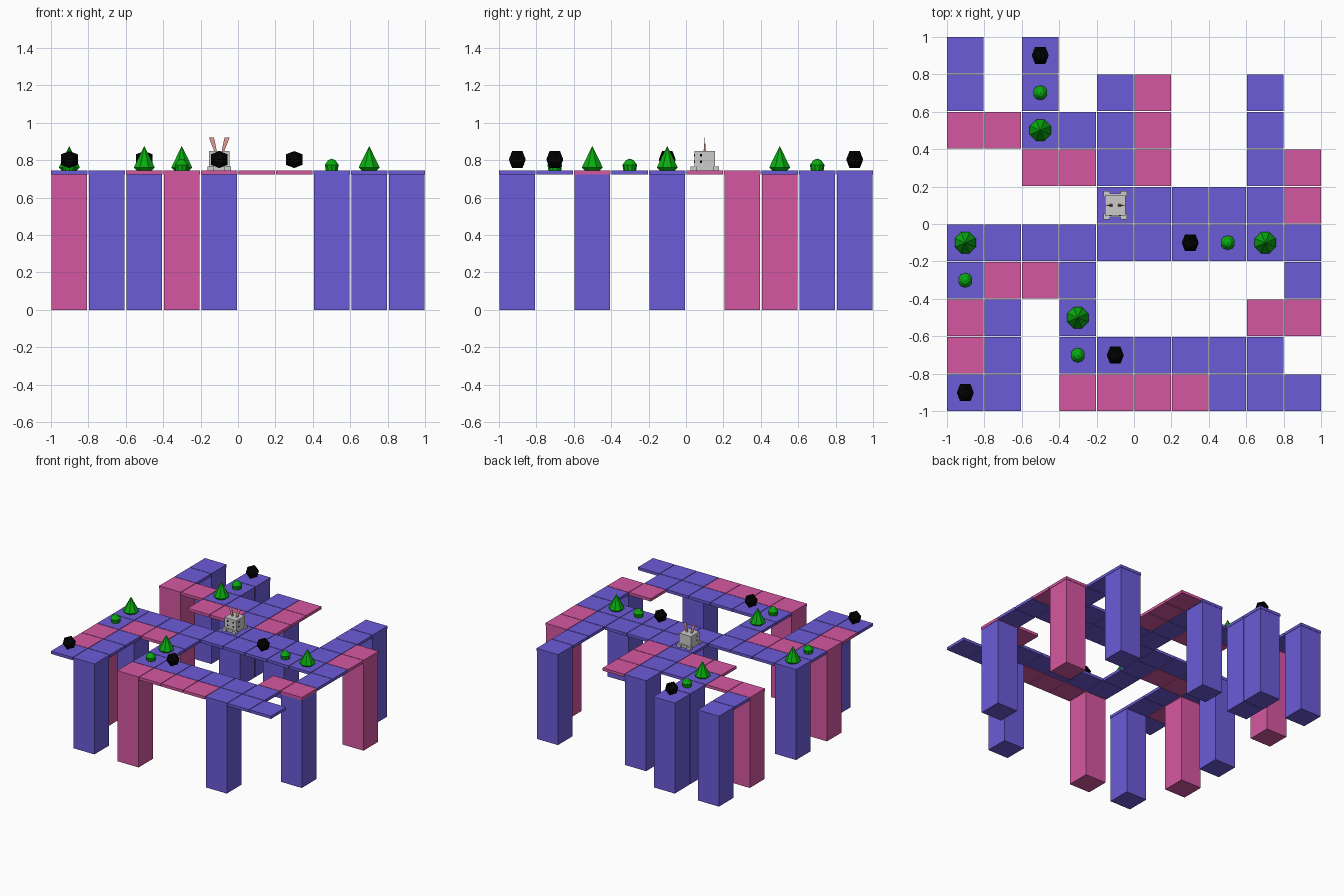
import bpy, bmesh, math
from mathutils import Matrix, Vector

if "Cube" in bpy.data.objects:
    bpy.data.objects.remove(bpy.data.objects["Cube"])

TOP = 0.745      # walkway surface
THICK = 0.023
SIZE = 0.196     # tile width
PITCH = (2 - SIZE) / 9


def material(name, rgb):
    m = bpy.data.materials.new(name)
    m.diffuse_color = (*[(c / 255) ** 2.2 for c in rgb], 1)
    m.use_nodes = True
    m.node_tree.nodes["Principled BSDF"].inputs["Base Color"].default_value = m.diffuse_color
    return m


BLUE = material("blue", (108, 92, 216))
PINK = material("pink", (212, 88, 160))
GREEN = material("green", (18, 170, 24))
BLACK = material("black", (8, 8, 8))
SALMON = material("salmon", (215, 150, 140))


def finish(name, bm, mat=None):
    bmesh.ops.recalc_face_normals(bm, faces=bm.faces)
    me = bpy.data.meshes.new(name)
    bm.to_mesh(me)
    bm.free()
    ob = bpy.data.objects.new(name, me)
    bpy.context.collection.objects.link(ob)
    if mat:
        me.materials.append(mat)
    return ob


def add_box(bm, x, y, z0, z1, sx, sy):
    bmesh.ops.create_cube(bm, size=1, matrix=Matrix.Translation((x, y, (z0 + z1) / 2))
                          @ Matrix.Diagonal((sx, sy, z1 - z0, 1)))


def cell(row, col):
    return (col - 4.5) * PITCH, (4.5 - row) * PITCH


# walkway plan, back row first: b = blue tile, p = pink tile
PLAN = ["b.b.......",
        "b.b.bp..b.",
        "ppbbbp..b.",
        "..ppbp..bp",
        "....bbbbbp",
        "bbbbbbbbbb",
        "bppb.....b",
        "pb.b....pp",
        "pb.bbbbbb.",
        "bb.ppppbbb"]
for key, name, mat in (("b", "blue_tiles", BLUE), ("p", "pink_tiles", PINK)):
    bm = bmesh.new()
    for r, line in enumerate(PLAN):
        for c, ch in enumerate(line):
            if ch == key:
                add_box(bm, *cell(r, c), TOP - THICK, TOP, SIZE, SIZE)
    finish(name, bm, mat)

# pillars, by row and column
BLUE_PILLARS = [(0, 0), (0, 2), (1, 2), (1, 4), (1, 8), (5, 0), (7, 9), (9, 1), (9, 7)]
PINK_PILLARS = [(2, 0), (3, 9), (7, 0), (9, 3)]
for name, cells, mat in (("blue_pillar", BLUE_PILLARS, BLUE), ("pink_pillar", PINK_PILLARS, PINK)):
    for rc in cells:
        bm = bmesh.new()
        add_box(bm, *cell(*rc), 0, TOP - 0.01, 0.19, 0.19)
        finish(name, bm, mat)


def lathe(name, x, y, profile, sides, mat):
    # stack of rings closed with a point at the top
    bm = bmesh.new()
    rings = [[bm.verts.new((x + r * math.cos(a), y + r * math.sin(a), TOP + z))
              for a in (2 * math.pi * (i + 0.5) / sides for i in range(sides))]
             for r, z in profile[:-1]]
    tip = bm.verts.new((x, y, TOP + profile[-1][1]))
    bm.faces.new(rings[0])
    for i in range(sides):
        j = (i + 1) % sides
        for lo, hi in zip(rings, rings[1:]):
            bm.faces.new((lo[i], lo[j], hi[j], hi[i]))
        bm.faces.new((rings[-1][i], rings[-1][j], tip))
    finish(name, bm, mat)


# cone trees and small bushes
for r, c in ((2, 2), (5, 0), (5, 8), (7, 3)):
    lathe("tree", *cell(r, c), [(0.045, 0), (0.061, 0.016), (0, 0.13)], 8, GREEN)
for r, c in ((1, 2), (5, 7), (6, 0), (8, 3)):
    lathe("bush", *cell(r, c), [(0.034, 0), (0.039, 0.03), (0.02, 0.055), (0, 0.063)], 10, GREEN)

# black icosahedron rocks, hovering slightly
S, L = 0.028, 0.0453
for r, c in ((0, 2), (5, 6), (8, 4), (9, 0)):
    bm = bmesh.new()
    centre = Vector((*cell(r, c), 0.803))
    for a in (-S, S):
        for b in (-L, L):
            for p in ((0, a, b), (a, b, 0), (b, 0, a)):
                bm.verts.new(centre + Vector(p))
    bmesh.ops.convex_hull(bm, input=bm.verts)
    finish("rock", bm, BLACK)

# grey hut: body, base slab and corner feet
hx, hy = cell(4, 4)
bm = bmesh.new()
add_box(bm, hx, hy, TOP + 0.02, 0.85, 0.108, 0.11)
add_box(bm, hx, hy, TOP, TOP + 0.022, 0.1, 0.125)
for sx in (-1, 1):
    for sy in (-1, 1):
        add_box(bm, hx + sx * 0.045, hy + sy * 0.06, TOP, TOP + 0.022, 0.034, 0.03)
finish("hut", bm)

for s in (-1, 1):
    # ears, leaning outwards and thin front to back
    bm = bmesh.new()
    base = [bm.verts.new((hx + s * x, hy + y, 0.848)) for x, y in
            ((0.013, -0.006), (0.027, -0.006), (0.027, 0.006), (0.013, 0.006))]
    tips = [bm.verts.new((hx + s * x, hy, 0.92)) for x in (0.028, 0.055)]
    bm.faces.new(base)
    bm.faces.new((base[0], base[1], tips[1], tips[0]))
    bm.faces.new((base[3], base[2], tips[1], tips[0]))
    bm.faces.new((base[0], base[3], tips[0]))
    bm.faces.new((base[1], base[2], tips[1]))
    finish("ear", bm, SALMON)
    # dark spots on the front and sides
    bm = bmesh.new()
    for z in (0.785, 0.82):
        add_box(bm, hx + s * 0.025, hy - 0.055, z, z + 0.012, 0.012, 0.003)
        add_box(bm, hx + s * 0.054, hy - 0.02, z, z + 0.012, 0.003, 0.012)
    finish("spots", bm, BLACK)
